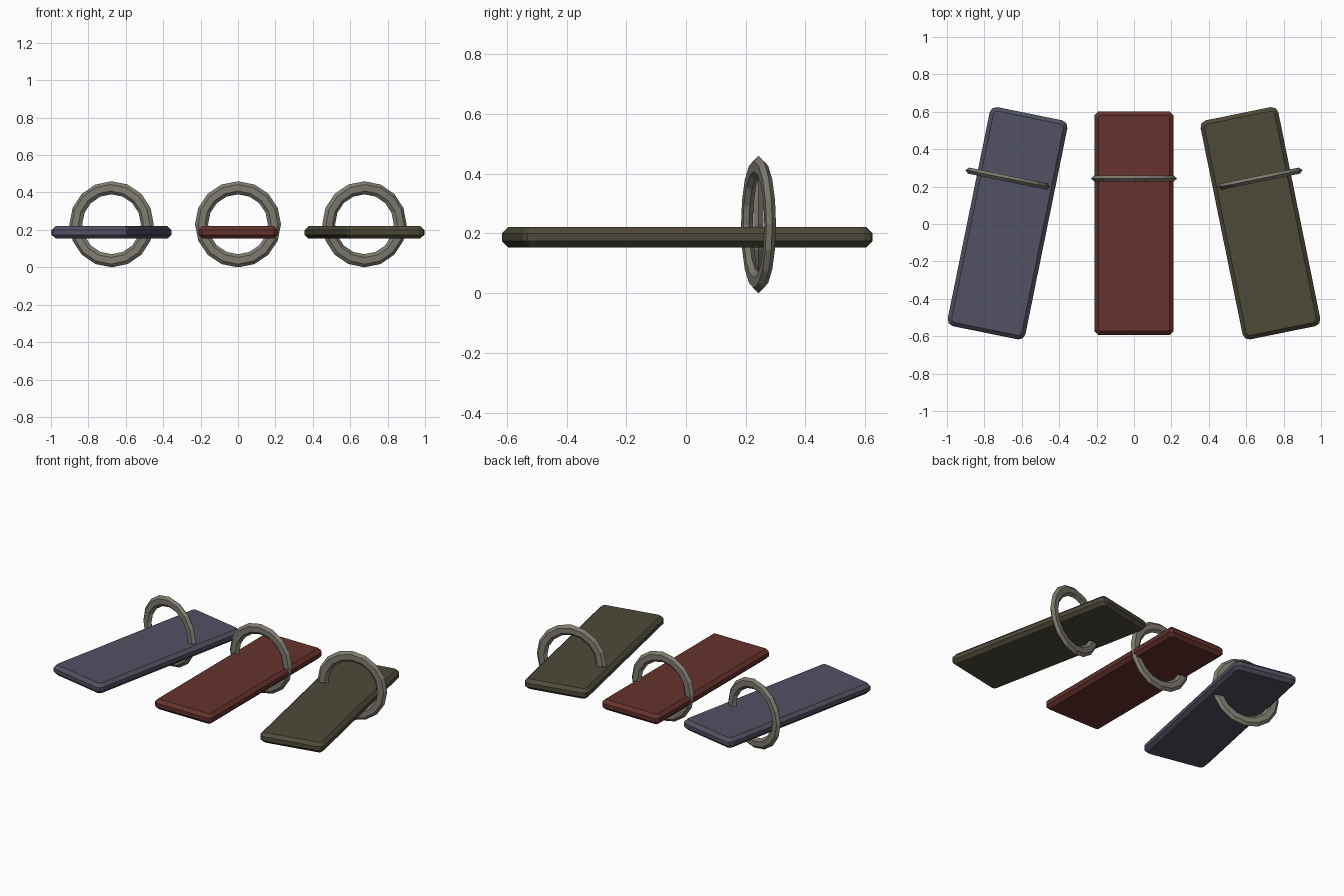
import bpy, bmesh
from math import cos, sin, pi, radians

cube = bpy.data.objects.get("Cube")
if cube:
    bpy.data.objects.remove(cube, do_unlink=True)


def material(name, rgb):
    mat = bpy.data.materials.new(name)
    mat.use_nodes = True
    mat.diffuse_color = (*rgb, 1)
    mat.node_tree.nodes["Principled BSDF"].inputs["Base Color"].default_value = (*rgb, 1)
    return mat


def add_object(name, bm, mat, location, angle):
    bmesh.ops.recalc_face_normals(bm, faces=bm.faces)
    mesh = bpy.data.meshes.new(name)
    bm.to_mesh(mesh)
    bm.free()
    mesh.materials.append(mat)
    obj = bpy.data.objects.new(name, mesh)
    bpy.context.collection.objects.link(obj)
    obj.location = location
    obj.rotation_euler.z = angle
    return obj


def make_slab(name, mat, x, angle, corner, segments):
    """Flat plate with clipped corners and a chamfered rim."""
    bm = bmesh.new()
    bmesh.ops.create_cube(bm, size=1)
    bmesh.ops.scale(bm, vec=(0.424, 1.195, 0.068), verts=bm.verts)
    upright = [e for e in bm.edges if abs(e.verts[0].co.z - e.verts[1].co.z) > 0.01]
    bmesh.ops.bevel(bm, geom=upright, offset=corner, segments=segments,
                    profile=0.5, affect='EDGES')
    rim = [e for e in bm.edges if abs(e.verts[0].co.z - e.verts[1].co.z) < 0.001]
    bmesh.ops.bevel(bm, geom=rim, offset=0.021, segments=1, affect='EDGES')
    add_object(name, bm, mat, (x, 0.004, 0.187), angle)


def make_ring(name, mat, x, angle):
    """Upright ring with a flattened six-sided section."""
    bm = bmesh.new()
    around, section = 16, 6
    loops = []
    for i in range(around):
        a = 2 * pi * i / around
        loop = []
        for j in range(section):
            b = 2 * pi * j / section
            r = 0.195 + 0.035 * cos(b)
            loop.append(bm.verts.new((r * cos(a), 0.019 * sin(b), r * sin(a))))
        loops.append(loop)
    for i in range(around):
        p, q = loops[i], loops[(i + 1) % around]
        for j in range(section):
            k = (j + 1) % section
            bm.faces.new((p[j], q[j], q[k], p[k]))
    add_object(name, bm, mat, (x, 0.243, 0.23), angle)


blue = material("slate blue", (0.083, 0.083, 0.123))
red = material("brick red", (0.130, 0.032, 0.026))
olive = material("dark olive", (0.077, 0.069, 0.042))
metal = material("grey metal", (0.212, 0.201, 0.162))

# Plates fan out to either side, each threaded through its own ring
tilt = radians(11.5)
for side, mat, x, angle, corner, segments in (
        ("right", blue, -0.676, -tilt, 0.035, 2),
        ("middle", red, 0, 0, 0.02, 1),
        ("left", olive, 0.676, tilt, 0.035, 2)):
    make_slab(side + "_plate", mat, x, angle, corner, segments)
    make_ring(side + "_ring", metal, x, angle)
